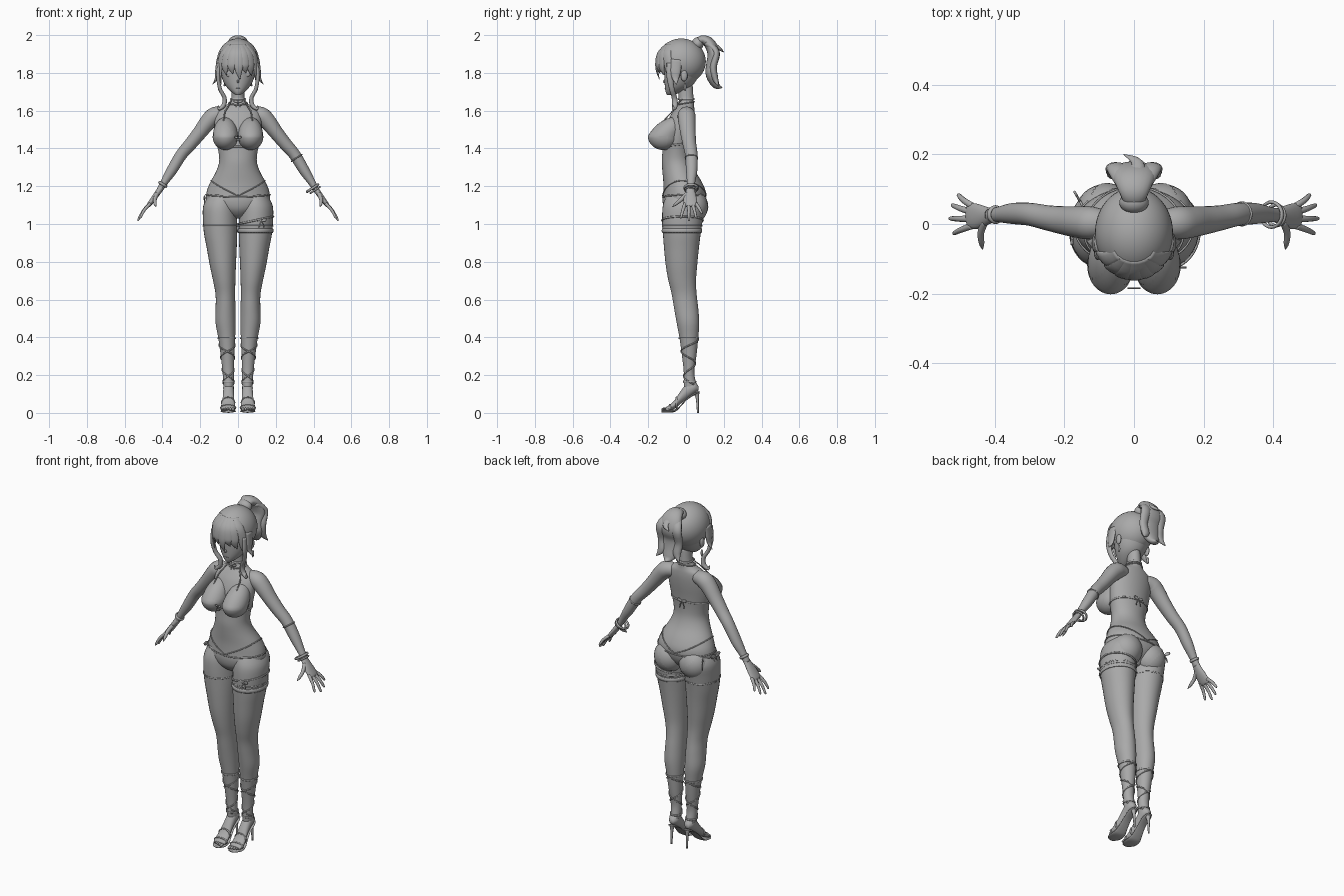
import bpy, bmesh, math
from mathutils import Vector, Matrix

grey = bpy.data.materials.new("plain_grey")
grey.diffuse_color = (0.4, 0.4, 0.4, 1)
X, Y, Z = Vector((1, 0, 0)), Vector((0, 1, 0)), Vector((0, 0, 1))


def finish(name, bm, keep=None, mirror=False):
    if keep:
        bad = [f for f in bm.faces if not keep(f.calc_center_median())]
        bmesh.ops.delete(bm, geom=bad, context='FACES')
    bmesh.ops.recalc_face_normals(bm, faces=bm.faces)
    me = bpy.data.meshes.new(name)
    bm.to_mesh(me)
    bm.free()
    me.shade_smooth()
    me.materials.append(grey)
    ob = bpy.data.objects.new(name, me)
    bpy.context.collection.objects.link(ob)
    if mirror:
        mod = ob.modifiers.new("mirror", 'MIRROR')
        mod.use_mirror_merge = False
    return ob


def spline(pts, sub):
    """Catmull-Rom through rows of numbers."""
    out = []
    for i in range(len(pts) - 1):
        p0, p1, p2, p3 = (pts[max(i - 1, 0)], pts[i], pts[i + 1], pts[min(i + 2, len(pts) - 1)])
        for k in range(sub):
            t = k / sub
            out.append([0.5 * (2 * b + (c - a) * t + (2 * a - 5 * b + 4 * c - d) * t * t
                               + (3 * b - a - 3 * c + d) * t ** 3)
                        for a, b, c, d in zip(p0, p1, p2, p3)])
    return out + [list(pts[-1])]


def sweep(name, pts, hint=X, n=20, sub=4, frame=None, closed=False, keep=None, mirror=False):
    """Elliptical rings (x, y, z, a, b): a lies along the hint, b across it."""
    rows = list(pts) if sub == 1 else spline(pts, sub)
    bm, rings, m = bmesh.new(), [], len(rows)
    P = [Vector(r[:3]) for r in rows]
    for i, r in enumerate(rows):
        if frame:
            u, v = frame
        else:
            nxt = P[(i + 1) % m] if closed else P[min(i + 1, m - 1)]
            prv = P[i - 1] if closed else P[max(i - 1, 0)]
            t = (nxt - prv).normalized()
            u = (hint - t * hint.dot(t)).normalized()
            v = t.cross(u)
        a, b = max(r[3], 0.0008), max(r[4], 0.0008)
        rings.append([bm.verts.new(P[i] + u * a * math.cos(w) + v * b * math.sin(w))
                      for w in (2 * math.pi * k / n for k in range(n))])
    for i in range(m if closed else m - 1):
        p, q = rings[i], rings[(i + 1) % m]
        for k in range(n):
            bm.faces.new((p[k], p[(k + 1) % n], q[(k + 1) % n], q[k]))
    if not closed:
        bm.faces.new(rings[0])
        bm.faces.new(rings[-1])
    return finish(name, bm, keep, mirror)


def ball(name, c, r, keep=None, warp=None, mirror=False, seg=32):
    bm = bmesh.new()
    bmesh.ops.create_uvsphere(bm, u_segments=seg, v_segments=seg // 2, radius=1)
    for v in bm.verts:
        v.co = Vector([v.co[i] * r[i] for i in range(3)])
        if warp:
            v.co = warp(v.co)
        v.co += Vector(c)
    return finish(name, bm, keep, mirror)


def body(rows):  # (z, half width, front y, back y) -> sweep rows
    return [(0, (f + b) / 2, z, w, (b - f) / 2) for z, w, f, b in rows]


def at(prof, z):  # cross-section of a vertical profile at height z
    d = sorted(spline(prof, 6), key=lambda r: r[2])
    for p, q in zip(d, d[1:]):
        if p[2] <= z <= q[2]:
            t = (z - p[2]) / max(q[2] - p[2], 1e-6)
            return [a + (b - a) * t for a, b in zip(p, q)]
    return d[-1]


def on(prof, z, w, off=0.002):
    x, y, _, a, b = at(prof, z)
    return (x + (a + off) * math.cos(w), y + (b + off) * math.sin(w), z)


def band(name, prof, zf, wide=0.004, thick=0.003, mirror=False, n=40):
    ws = [2 * math.pi * k / n for k in range(n)]
    sweep(name, [(*on(prof, zf(w), w), wide, thick) for w in ws], Z, 8, 1, None, True, None, mirror)


def bow(name, c, d, s, mirror=False):
    """Two loops and two tails spread along direction d."""
    c = Vector(c)
    for k in (-1, 1):
        loop = [(*(c + d * k * s * t + Z * s * h), s * a, s * .12)
                for t, h, a in ((0, 0, .1), (.5, .2, .35), (1, .3, .3), (1.15, .3, .05))]
        sweep(name + "_loop", loop, Z, 10, 3, mirror=mirror)
        tail = [(*(c + d * k * s * t + Z * s * h), s * .12, s * .08)
                for t, h in ((0, 0), (.4, -.7), (.6, -1.5))]
        sweep(name + "_tail", tail, d, 8, 3, mirror=mirror)


# torso and neck
TORSO = body([(1.03, .02, -.06, .03), (1.05, .07, -.09, .05), (1.08, .13, -.113, .08),
              (1.12, .168, -.122, .10), (1.17, .166, -.12, .104), (1.22, .147, -.12, .085),
              (1.28, .115, -.125, .05), (1.33, .1, -.128, .032), (1.38, .103, -.125, .028),
              (1.45, .118, -.12, .033), (1.52, .125, -.105, .042), (1.57, .122, -.085, .046),
              (1.605, .105, -.062, .045), (1.63, .06, -.045, .042), (1.66, .036, -.038, .04),
              (1.74, .033, -.045, .035)])
sweep("torso", TORSO, n=40, frame=(X, Y))
ball("buttock", (.082, .035, 1.09), (.085, .08, .088), mirror=True)


def bust(c):  # teardrop: upper half stretched and leaned back
    return Vector((c.x, c.y + .77 * c.z, c.z * 1.4)) if c.z > 0 else c


BC = (.067, -.118, 1.465)
ball("breast", BC, (.066, .082, .072), warp=bust, mirror=True)

# legs
LEG = [(.08, -.01, 1.16, .07, .09), (.093, -.01, 1.10, .09, .112), (.095, -.018, 1.03, .091, .108),
       (.092, -.022, .95, .088, .1), (.086, -.024, .87, .079, .092), (.08, -.024, .78, .069, .083),
       (.073, -.02, .70, .059, .073), (.067, -.01, .63, .052, .066), (.066, 0, .56, .052, .064),
       (.066, .01, .48, .053, .06), (.06, .015, .40, .045, .05), (.055, .017, .30, .036, .038),
       (.052, .016, .22, .03, .028), (.05, .02, .16, .028, .032), (.05, .025, .12, .025, .035)]
sweep("leg", LEG, n=32, frame=(X, Y), mirror=True)

# feet and heeled sandals
sweep("foot", [(.05, .066, .13, .012, .012), (.05, .045, .135, .027, .03), (.05, .01, .12, .028, .042),
               (.051, -.03, .08, .03, .033), (.052, -.06, .045, .036, .023), (.052, -.09, .027, .038, .014),
               (.05, -.105, .022, .034, .01)], frame=(X, Z), mirror=True)
sweep("sandal_sole", [(.05, .072, .112, .015, .005), (.05, .045, .1, .026, .006), (.051, .005, .073, .025, .005),
                      (.052, -.035, .03, .031, .005), (.052, -.06, .012, .038, .007),
                      (.052, -.1, .008, .04, .007), (.05, -.13, .008, .02, .006)],
      frame=(X, Z), mirror=True)
sweep("heel_spike", [(.05, .055, .108, .016, .016), (.05, .06, .075, .008, .008), (.05, .063, 0, .005, .005)],
      n=12, frame=(X, Y), mirror=True)
for i in range(5):
    ball("toe", (.026 + .0135 * i, -.115 + .005 * i, .02), (.008 - .0006 * i, .016, .008), mirror=True, seg=12)
for y, z, a, h in ((-.085, .027, .04, .017), (-.05, .055, .035, .028)):
    pts = [(.052 + a * math.cos(w), y, z + h * math.sin(w), .006, .003)
           for w in (2 * math.pi * k / 24 for k in range(24))]
    sweep("toe_strap", pts, Y, 8, 1, closed=True, mirror=True)

# crossed calf straps
for s in (-1, 1):
    pts = []
    for k in range(61):
        t = k / 60
        pts.append((*on(LEG, .13 + .26 * t, math.pi / 2 + s * t * 4 * math.pi), .004, .003))
    sweep("calf_lace", pts, Z, 6, 1, mirror=True)
band("calf_top_strap", LEG, lambda w: .395, .005, mirror=True)
band("ankle_strap", LEG, lambda w: .165, .005, mirror=True)
band("stocking_edge", LEG, lambda w: .99, .004, .001, mirror=True)

# garter on one thigh
band("garter", LEG, lambda w: .965, .012, .004)
band("garter_upper", LEG, lambda w: 1.02 + .02 * math.cos(w), .005, .004)
bow("garter_bow", (.125, -.125, 1.015), X, .022)

# arms and hands
ARM = [(.07, .002, 1.582, .035, .035), (.12, .003, 1.575, .047, .046), (.155, .005, 1.545, .046, .044),
       (.2, .01, 1.487, .041, .038), (.25, .018, 1.425, .036, .034), (.3, .028, 1.367, .033, .031),
       (.35, .03, 1.285, .03, .028), (.39, .027, 1.222, .022, .02), (.415, .025, 1.18, .02, .016)]
sweep("arm", ARM, Y, 24, mirror=True)
sweep("palm", [(.405, .025, 1.195, .019, .016), (.425, .023, 1.165, .027, .015), (.45, .022, 1.13, .036, .014),
               (.473, .024, 1.1, .036, .011), (.478, .024, 1.092, .03, .006)], Y, mirror=True)
for y0, tx, ty, tz in ((.052, .507, .085, 1.055), (.034, .525, .055, 1.03),
                       (.014, .532, .016, 1.018), (-.005, .52, -.028, 1.03)):
    a, b = Vector((.465, y0, 1.108)), Vector((tx, ty, tz))
    mid = a.lerp(b, .5) + Vector((.004, 0, .004))
    sweep("finger", [(*a, .01, .009), (*mid, .0085, .008), (*a.lerp(b, .92), .006, .006), (*b, .001, .001)],
          Y, 10, mirror=True)
sweep("thumb", [(.428, .008, 1.16, .013, .011), (.44, -.025, 1.13, .011, .01),
                (.438, -.055, 1.105, .008, .008), (.435, -.073, 1.09, .001, .001)], Z, 10, mirror=True)


def wrist_ring(name, c, r, wide, s):
    axis = Vector((.54 * s, 0, -.84))
    u = Y.cross(axis)
    c = Vector(c)
    pts = [(*(c + (Y * math.cos(w) + u * math.sin(w)) * r), wide, .005)
           for w in (2 * math.pi * k / 28 for k in range(28))]
    sweep(name, pts, axis, 8, 1, closed=True)


wrist_ring("bangle", (.395, .027, 1.19), .036, .007, 1)
wrist_ring("bangle_second", (.408, .025, 1.18), .03, .005, 1)
wrist_ring("wristband", (-.398, .027, 1.21), .022, .008, -1)
wrist_ring("forearm_band", (.31, .029, 1.35), .031, .004, 1)

# head and face
sweep("head", body([(1.683, .012, -.1, -.07), (1.7, .036, -.108, -.02), (1.73, .064, -.112, .03),
                    (1.77, .084, -.114, .06), (1.82, .095, -.116, .08), (1.88, .1, -.12, .085),
                    (1.94, .075, -.09, .06), (1.965, .03, -.05, .02)]), n=32, frame=(X, Y))
ball("eye", (.046, -.096, 1.797), (.021, .007, .019), mirror=True, seg=16)
ball("nose", (0, -.114, 1.755), (.006, .009, .009), seg=12)
ball("mouth", (0, -.109, 1.717), (.013, .004, .003), seg=12)
ball("ear", (.098, -.01, 1.785), (.01, .018, .03), mirror=True, seg=16)
ball("earring", (.1, -.005, 1.725), (.007, .007, .022), mirror=True, seg=12)

# hair cap with face opening
HC, HR = (0, -.025, 1.86), (.112, .13, .122)
ball("hair_cap", HC, HR, keep=lambda c: not (c.z < 1.865 and c.y < -.065), seg=48)


def cap(x, z, off):
    q = 1 - (x / HR[0]) ** 2 - (max(z - HC[2], 0) / HR[2]) ** 2
    return (x, HC[1] - HR[1] * math.sqrt(max(q, 0)) - off, z)


for x, tip in ((-.094, 1.74), (-.066, 1.79), (-.033, 1.795), (.004, 1.765), (.036, 1.8), (.066, 1.785), (.094, 1.74)):
    q = x / .112
    sweep("fringe_lock", [(*cap(x * .5, 1.95, -.008), .018, .006), (*cap(x * .85, 1.905, -.002), .024, .008),
                          (*cap(x, 1.85, 0), .025, .008), (*cap(x * 1.03, (1.85 + tip) / 2, -.003), .018, .006),
                          (*cap(x * 1.0 + .006, tip, -.014), .001, .001)],
          Vector((math.sqrt(1 - q * q), q, 0)), 12)
# side locks and curls
sweep("side_tip", [(.104, -.05, 1.87, .03, .01), (.111, -.055, 1.81, .028, .01), (.115, -.055, 1.77, .018, .008),
                   (.135, -.05, 1.738, .001, .001)], Y, 12, mirror=True)
sweep("side_lock", [(.1, -.08, 1.85, .022, .01), (.105, -.085, 1.78, .018, .01), (.095, -.075, 1.715, .014, .01),
                    (.072, -.062, 1.67, .014, .011), (.075, -.058, 1.63, .015, .012),
                    (.1, -.065, 1.61, .01, .009), (.104, -.07, 1.628, .002, .002)], Y, 12, mirror=True)

# ponytail
ball("hair_tie", (0, .062, 1.955), (.042, .032, .034))
sweep("ponytail", [(0, .05, 1.945, .025, .02), (0, .085, 1.976, .04, .023), (0, .125, 1.955, .058, .03),
                   (0, .147, 1.9, .072, .033), (0, .135, 1.845, .06, .028), (0, .135, 1.79, .062, .03),
                   (0, .16, 1.735, .035, .02), (0, .192, 1.722, .002, .002)], X, 20)
for s in (-1, 1):
    sweep("ponytail_strand", [(.03 * s, .11, 1.96, .02, .018), (.05 * s, .16, 1.91, .03, .018),
                              (.055 * s, .145, 1.83, .024, .018), (.05 * s, .155, 1.77, .024, .016),
                              (.075 * s, .17, 1.73, .002, .002)], X, 12)
sweep("ponytail_flick", [(0, .13, 1.96, .03, .015), (.01, .175, 1.93, .018, .01), (-.03, .2, 1.91, .001, .001)], X, 10)

# choker
band("choker", TORSO, lambda w: 1.662, .006, .004)
band("neck_cord", TORSO, lambda w: 1.64 + .008 * math.sin(w), .004, .004)
bow("choker_bow", (0, -.05, 1.645), X, .02)

# bikini top
ball("bikini_cup", BC, (.0675, .084, .0735), warp=bust, mirror=True, seg=48,
     keep=lambda c: c.y < -.1 and abs(c.x - .075) < (1.545 - c.z) * .75)
sweep("halter_strap", [(.075, -.125, 1.54, .004, .003), (.07, -.078, 1.59, .004, .003),
                       (.05, -.054, 1.625, .004, .003), (.034, -.02, 1.66, .004, .003)], X, 8, mirror=True)
band("back_strap", TORSO, lambda w: 1.42 + .01 * math.sin(w), .005)
bow("back_bow", (0, .038, 1.43), X, .025)
bow("front_bow", (0, -.185, 1.455), X, .016)

# bikini bottom
sweep("bikini_front", [(x, y, z, a + .002, b + .002) for x, y, z, a, b in TORSO[:6]], n=64, sub=8, frame=(X, Y),
      keep=lambda c: c.y < -.03 and c.z < 1.145 and abs(c.x) < .03 + (c.z - 1.05) * 1.1)
ball("bikini_back", (.082, .036, 1.09), (.0865, .082, .0895), mirror=True, seg=48,
     keep=lambda c: c.y > .05 and c.z < 1.15 and c.x < .02 + (c.z - 1.0) * .7)
band("hip_string", TORSO, lambda w: 1.155 - .012 * math.sin(w) ** 2, .004)
band("upper_string", TORSO, lambda w: 1.15 + .08 * abs(math.cos(w)), .003)
bow("hip_bow", (-.178, -.02, 1.13), Y, .035)
bow("hip_bow_back", (-.155, .065, 1.13), Vector((-.5, .85, 0)), .03)
